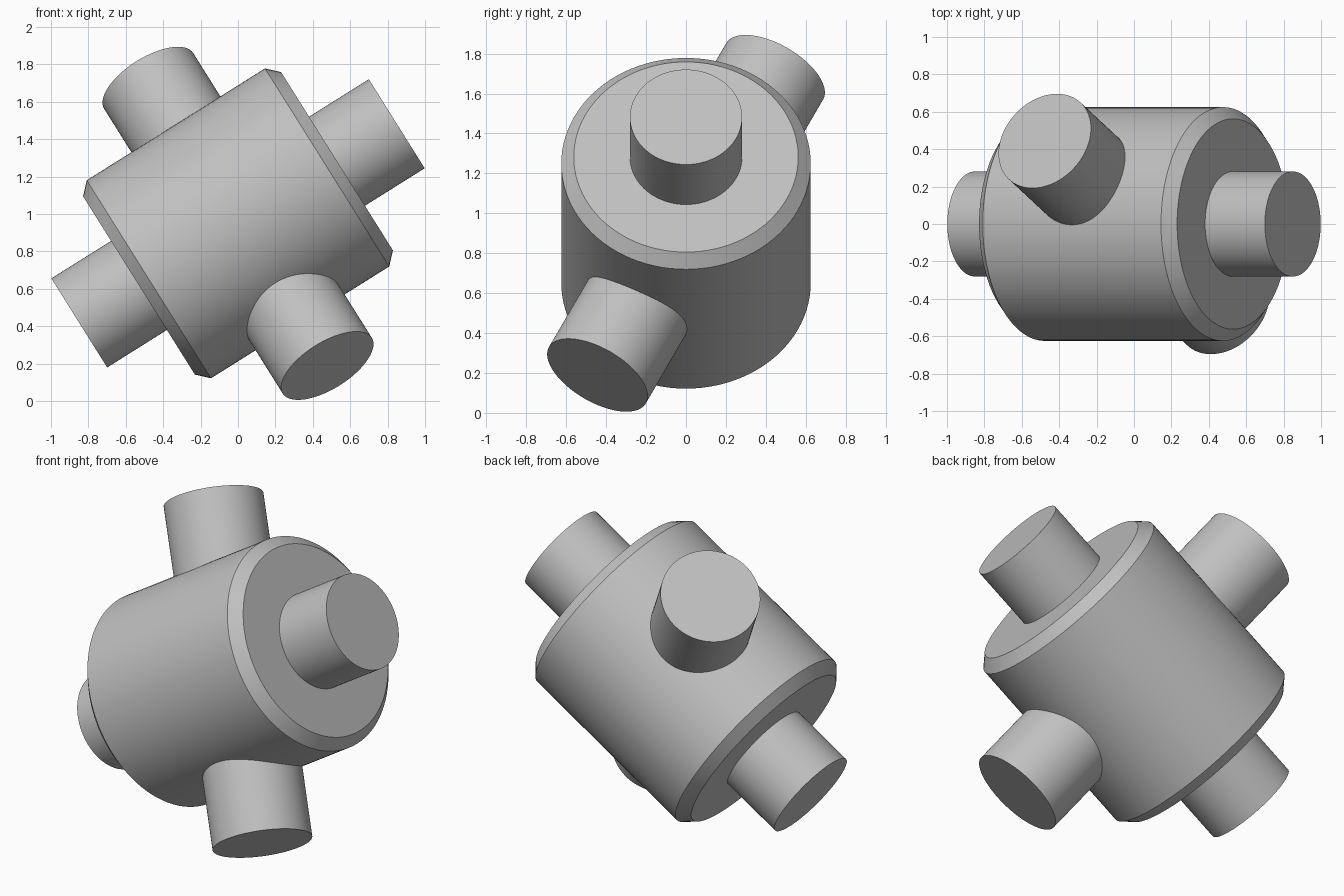
import bpy
import math
from mathutils import Vector

cube = bpy.data.objects.get("Cube")
if cube:
    bpy.data.objects.remove(cube, do_unlink=True)

CENTRE = Vector((0, 0, 0.95))
TILT = math.radians(32.1)   # slope of the main axis
ROLL = math.radians(26.3)   # roll of the cross pin about the main axis

main_axis = Vector((math.cos(TILT), 0, math.sin(TILT)))
up_axis = Vector((-math.sin(TILT), 0, math.cos(TILT)))
cross_axis = up_axis * math.cos(ROLL) + Vector((0, math.sin(ROLL), 0))

grey = bpy.data.materials.new("plain grey")
grey.use_nodes = True
colour = (0.53, 0.53, 0.53, 1)
grey.diffuse_color = colour
grey.node_tree.nodes["Principled BSDF"].inputs["Base Color"].default_value = colour


def cylinder(name, axis, radius, length, chamfer=0):
    bpy.ops.mesh.primitive_cylinder_add(vertices=96, radius=radius, depth=length,
                                        location=CENTRE)
    part = bpy.context.object
    part.name = name
    part.rotation_mode = 'QUATERNION'
    part.rotation_quaternion = axis.to_track_quat('Z', 'Y')
    part.data.materials.append(grey)
    if chamfer:
        bevel = part.modifiers.new("rim chamfer", 'BEVEL')
        bevel.width = chamfer
        bevel.segments = 1
        bevel.limit_method = 'ANGLE'
        bpy.ops.object.modifier_apply(modifier=bevel.name)
    bpy.ops.object.shade_smooth_by_angle(angle=math.radians(30))
    return part


# Chamfered drum with two pins passing through its centre
cylinder("drum_body", main_axis, 0.625, 1.25, chamfer=0.0625)
cylinder("main_shaft", main_axis, 0.281, 2.004)
cylinder("cross_pin", cross_axis, 0.281, 2.004)
